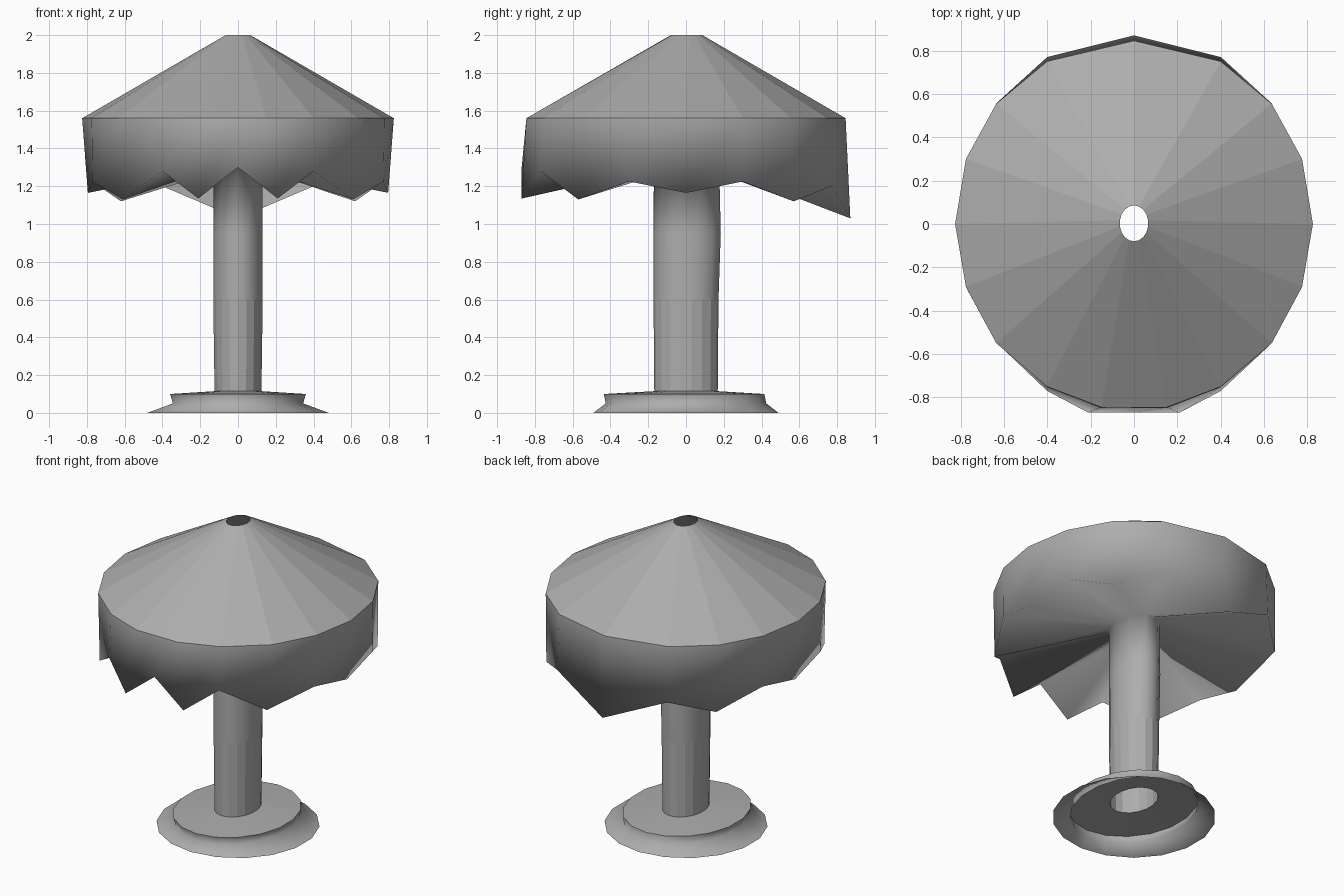
import bpy, bmesh, math

if "Cube" in bpy.data.objects:
    bpy.data.objects.remove(bpy.data.objects["Cube"])

grey = bpy.data.materials.new("dark_grey")
grey.diffuse_color = (.42, .42, .42, 1)
grey.use_nodes = True
grey.node_tree.nodes["Principled BSDF"].inputs["Base Color"].default_value = grey.diffuse_color


def mirror_ring(half):
    """Full ring from a right-hand half listed back to front."""
    return half + [(-x, y, z) for x, y, z in half[-2:0:-1]]


def oval(rx, ry, z, cy=0.0, n=18):
    """Elliptical ring starting at the back, running the same way as mirror_ring."""
    return [(rx * math.sin(2 * math.pi * i / n),
             cy + ry * math.cos(2 * math.pi * i / n), z) for i in range(n)]


def loft(name, rings, smooth):
    """Skin rings from top to bottom; smooth holds one flag per band."""
    bm = bmesh.new()
    loops = [[bm.verts.new(p) for p in ring] for ring in rings]
    for a, b, s in zip(loops, loops[1:], smooth):
        for i in range(len(a)):
            j = (i + 1) % len(a)
            bm.faces.new((a[i], a[j], b[j], b[i])).smooth = s
    mesh = bpy.data.meshes.new(name)
    bm.to_mesh(mesh)
    bm.free()
    mesh.materials.append(grey)
    obj = bpy.data.objects.new(name, mesh)
    bpy.context.collection.objects.link(obj)
    return obj


# Shade and post: open cone, jagged skirt, underside blending into an open tube
rim = mirror_ring([(x, y, 1.56) for x, y in (
    (0, .845), (.4, .75), (.635, .555), (.775, .3), (.825, 0),
    (.775, -.29), (.635, -.55), (.4, -.75), (.15, -.845), (0, -.845))])
hem = mirror_ring([
    (0, .87, 1.03), (.4, .77, 1.2), (.62, .57, 1.12), (.77, .3, 1.225),
    (.795, 0, 1.165), (.77, -.3, 1.225), (.61, -.57, 1.13),
    (.4, -.77, 1.28), (.21, -.87, 1.135), (0, -.87, 1.3)])
foot = oval(.126, .168, .115)
loft("shade_and_post",
     [oval(.066, .083, 2, .003), rim, hem, oval(.133, .173, 1.3, .003),
      oval(.133, .178, .95, .006), oval(.133, .172, .6), foot],
     (False, True, True, True, True, False))

# Base: top plate, narrow waist and flared foot, open below
loft("base", [foot, oval(.365, .425, .1, -.01), oval(.35, .425, .05),
              oval(.488, .49, 0)], (False, True, True))
